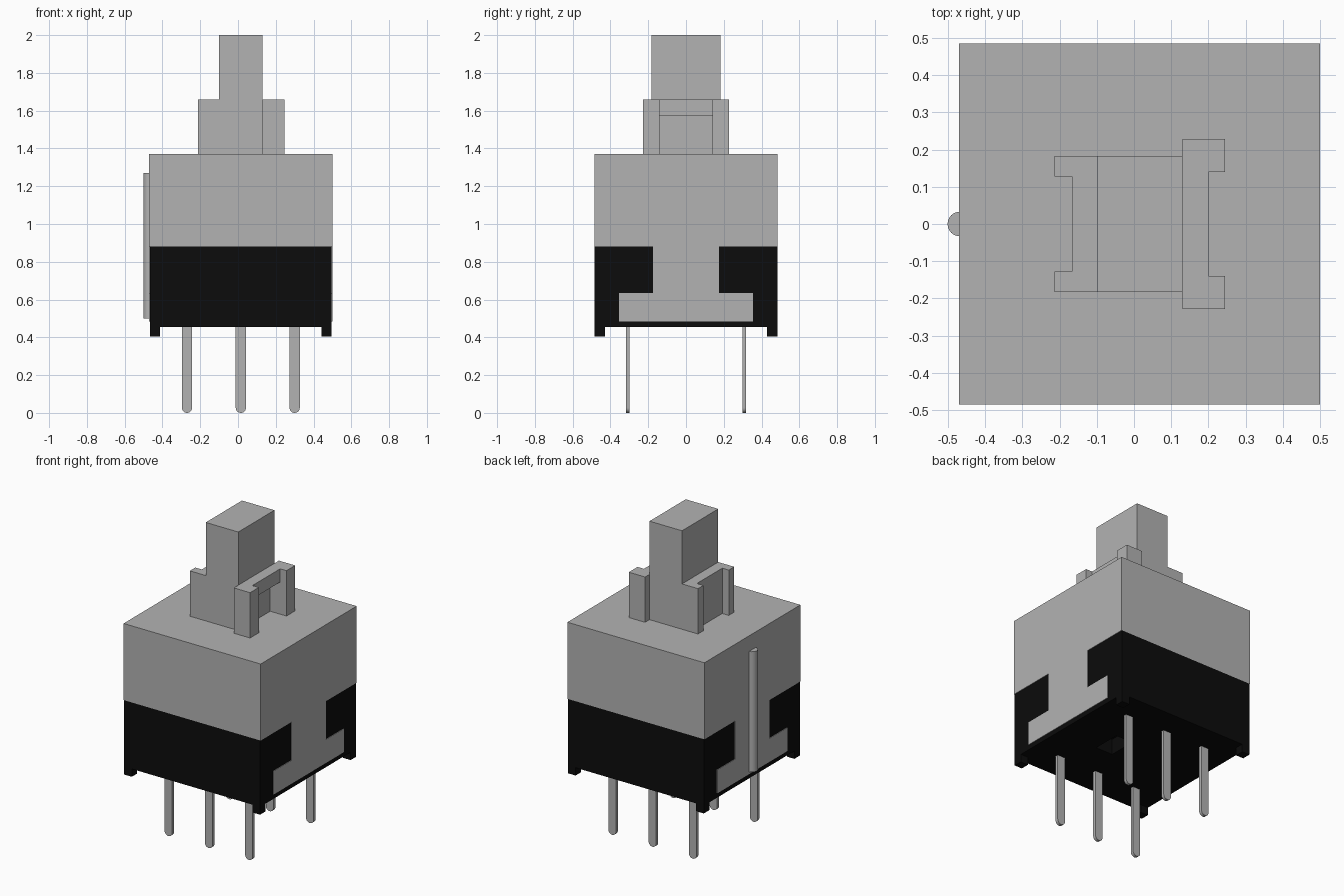
import bpy
import bmesh
import math
from mathutils import Vector

old = bpy.data.objects.get("Cube")
if old:
    bpy.data.objects.remove(old, do_unlink=True)


def make_material(name, rgb, roughness):
    mat = bpy.data.materials.new(name)
    mat.use_nodes = True
    mat.diffuse_color = (*rgb, 1)
    bsdf = mat.node_tree.nodes["Principled BSDF"]
    bsdf.inputs["Base Color"].default_value = (*rgb, 1)
    bsdf.inputs["Roughness"].default_value = roughness
    return mat


grey = make_material("light grey", (0.45, 0.45, 0.45), 0.5)
black = make_material("black", (0.0035, 0.0035, 0.0035), 0.6)


def finish(bm, name, mat):
    bmesh.ops.recalc_face_normals(bm, faces=bm.faces)
    mesh = bpy.data.meshes.new(name)
    bm.to_mesh(mesh)
    bm.free()
    mesh.materials.append(mat)
    obj = bpy.data.objects.new(name, mesh)
    bpy.context.collection.objects.link(obj)
    return obj


def prism(name, outline, axis, lo, hi, mat):
    """Extrude a 2D outline along an axis (the other two axes stay in xyz order)."""
    def place(p, d):
        v = list(p)
        v.insert("xyz".index(axis), d)
        return v
    bm = bmesh.new()
    face = bm.faces.new([bm.verts.new(place(p, lo)) for p in outline])
    ext = bmesh.ops.extrude_face_region(bm, geom=[face])
    verts = [g for g in ext["geom"] if isinstance(g, bmesh.types.BMVert)]
    bmesh.ops.translate(bm, verts=verts, vec=Vector(place((0, 0), hi - lo)))
    return finish(bm, name, mat)


def box(name, x, y, z, mat):
    outline = [(x[0], y[0]), (x[1], y[0]), (x[1], y[1]), (x[0], y[1])]
    return prism(name, outline, "z", z[0], z[1], mat)


def arc(cx, cy, r, start, end, n=12):
    angles = [math.radians(start + (end - start) * i / n) for i in range(n + 1)]
    return [(cx + r * math.cos(a), cy + r * math.sin(a)) for a in angles]


X0, X1, Y = -0.47, 0.50, 0.485
STEP = 0.004  # clips stand slightly proud of the base

# Upper housing
box("upper_housing", (X0, X1), (-Y, Y), (0.88, 1.37), grey)

# Black base with a pocket underneath
bm = bmesh.new()
bmesh.ops.create_cube(bm, size=1)
for v in bm.verts:
    v.co = (X0 + STEP if v.co.x < 0 else X1 - STEP,
            math.copysign(Y, v.co.y),
            0.455 if v.co.z < 0 else 0.88)
bm.normal_update()
bottom = min(bm.faces, key=lambda f: f.calc_center_median().z)
bmesh.ops.inset_individual(bm, faces=[bottom], thickness=0.1)
for v in bottom.verts:
    v.co.x = 0.09 if v.co.x < 0 else 0.21
    v.co.y = math.copysign(0.09, v.co.y)
ext = bmesh.ops.extrude_discrete_faces(bm, faces=[bottom])
bmesh.ops.translate(bm, verts=ext["faces"][0].verts, vec=(0, 0, 0.1))
finish(bm, "base", black)

# Corner feet
for x, xn in (((X0 + STEP, X0 + 0.058), "right"), ((X1 - 0.058, X1 - STEP), "left")):
    for y, yn in (((-Y, -0.43), "front"), ((0.43, Y), "back")):
        box(f"foot_{yn}_{xn}", x, y, (0.405, 0.455), black)

# T-shaped side clips
half = [(0.175, 0.88), (0.175, 0.635), (0.355, 0.635), (0.355, 0.485)]
clip = half + [(-y, z) for y, z in reversed(half)]
prism("side_clip_left", clip, "x", X1 - 0.009, X1, grey)
prism("side_clip_right", clip, "x", X0, X0 + 0.009, grey)

# Half-round locating rib
rib = prism("locating_rib", arc(X0 + 0.002, 0, 0.033, 90, 270), "z", 0.5, 1.27, grey)

# Plunger: slotted lower block and narrower upper stem
lower = [(0.13, -0.183), (0.13, 0.183), (-0.213, 0.183), (-0.213, 0.128),
         (-0.167, 0.128), (-0.167, -0.128), (-0.213, -0.128), (-0.213, -0.183)]
prism("plunger_block", lower, "z", 1.37, 1.66, grey)
box("plunger_stem", (-0.10, 0.13), (-0.183, 0.183), (1.66, 2.0), grey)

# Latch frame beside the plunger
box("latch_post_front", (0.13, 0.245), (-0.228, -0.14), (1.37, 1.66), grey)
box("latch_post_back", (0.13, 0.245), (0.14, 0.228), (1.37, 1.66), grey)
box("latch_bar", (0.13, 0.20), (-0.14, 0.14), (1.575, 1.66), grey)

# Round-ended flat pins in two rows
R = 0.027
rounded = [rib]
for row, y in (("front", -0.308), ("back", 0.308)):
    for i, x in enumerate((-0.27, 0.015, 0.30), 1):
        outline = [(x + R, 0.47), (x - R, 0.47)] + arc(x, R, R, 180, 360)
        rounded.append(prism(f"pin_{row}_{i}", outline, "y", y - 0.01, y + 0.01, grey))

# Smooth the rounded parts
for obj in rounded:
    bpy.ops.object.select_all(action="DESELECT")
    obj.select_set(True)
    bpy.context.view_layer.objects.active = obj
    bpy.ops.object.shade_smooth_by_angle(angle=math.radians(30))
